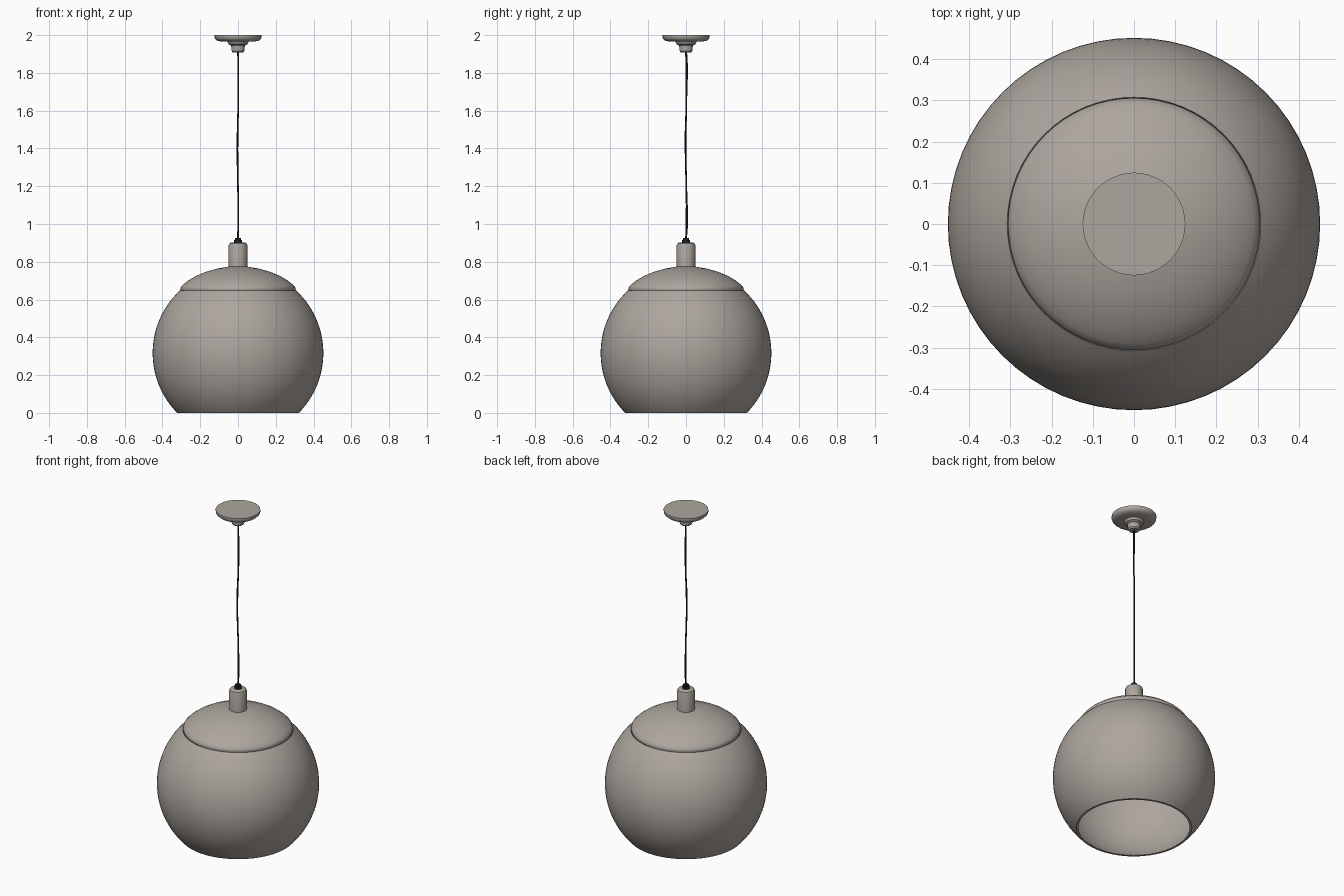
import bpy, math
from mathutils import Vector

if "Cube" in bpy.data.objects:
    bpy.data.objects.remove(bpy.data.objects["Cube"])


def material(name, rgb):
    m = bpy.data.materials.new(name)
    m.diffuse_color = (*rgb, 1)
    m.use_nodes = True
    m.node_tree.nodes["Principled BSDF"].inputs["Base Color"].default_value = m.diffuse_color
    return m


GREY = material("warm grey", (0.42, 0.38, 0.345))
BLACK = material("cable black", (0.015, 0.015, 0.015))


def lathe(name, profile, mat, segs=64, angle=35):
    """Revolve (radius, z) points around the z axis; radius 0 makes a pole."""
    verts, rings, faces = [], [], []
    for r, z in profile:
        n = 1 if r < 1e-6 else segs
        rings.append((len(verts), n))
        for i in range(n):
            a = 2 * math.pi * i / segs
            verts.append((r * math.cos(a), r * math.sin(a), z))
    for (a, na), (b, nb) in zip(rings, rings[1:]):
        for i in range(segs):
            j = (i + 1) % segs
            if na == 1:
                faces.append((a, b + j, b + i))
            elif nb == 1:
                faces.append((a + i, a + j, b))
            else:
                faces.append((a + i, a + j, b + j, b + i))
    me = bpy.data.meshes.new(name)
    me.from_pydata(verts, [], faces)
    me.materials.append(mat)
    ob = bpy.data.objects.new(name, me)
    bpy.context.collection.objects.link(ob)
    bpy.ops.object.select_all(action='DESELECT')
    ob.select_set(True)
    bpy.context.view_layer.objects.active = ob
    bpy.ops.object.shade_smooth_by_angle(angle=math.radians(angle))
    return ob


def arc(radius, cz, z0, z1, n):
    """Points of a circle profile between two heights."""
    a0, a1 = math.asin((z0 - cz) / radius), math.asin((z1 - cz) / radius)
    return [(radius * math.cos(a0 + (a1 - a0) * i / n),
             cz + radius * math.sin(a0 + (a1 - a0) * i / n)) for i in range(n + 1)]


# Globe shade: thin open shell, inner wall then outer wall
CZ = 0.317
inner = arc(0.443, CZ, 0.0, 0.64, 28)
outer = arc(0.452, CZ, 0.0, 0.648, 28)
lathe("globe_shade", inner[::-1] + outer + [inner[-1]], GREY)

# Domed cap with a rolled edge, seated in the top of the globe
lathe("shade_cap", [(0, 0.755), (0.1, 0.75), (0.2, 0.718), (0.26, 0.682), (0.292, 0.645),
                    (0.302, 0.645), (0.306, 0.655), (0.302, 0.667), (0.29, 0.68),
                    (0.26, 0.703), (0.22, 0.726), (0.17, 0.747), (0.11, 0.764),
                    (0.05, 0.774), (0, 0.776)], GREY, angle=50)

# Stem on top of the cap
lathe("stem", [(0, 0.76), (0.049, 0.76), (0.049, 0.888), (0.046, 0.896),
               (0.038, 0.901), (0, 0.901)], GREY, 32)

# Cable gland
lathe("cable_gland", [(0, 0.9), (0.021, 0.9), (0.021, 0.914), (0.016, 0.916),
                      (0.016, 0.925), (0, 0.926)], BLACK, 16)

# Ceiling canopy with its small neck
lathe("ceiling_canopy", [(0, 1.909), (0.028, 1.909), (0.035, 1.917), (0.036, 1.945),
                         (0.05, 1.952), (0.056, 1.965), (0.09, 1.966), (0.112, 1.971),
                         (0.122, 1.98), (0.125, 1.99), (0.125, 2.0), (0, 2.0)], GREY, 24)


# Hanging cable strands, slightly wavy
def strand(name, points, radius):
    cu = bpy.data.curves.new(name, 'CURVE')
    cu.dimensions = '3D'
    cu.bevel_depth = radius
    cu.bevel_resolution = 2
    cu.resolution_u = 6
    sp = cu.splines.new('BEZIER')
    sp.bezier_points.add(len(points) - 1)
    for bp, p in zip(sp.bezier_points, points):
        bp.co = Vector(p)
        bp.handle_left_type = bp.handle_right_type = 'AUTO'
    cu.materials.append(BLACK)
    ob = bpy.data.objects.new(name, cu)
    bpy.context.collection.objects.link(ob)


strand("power_cable", [(0, 0, 0.92), (0.001, 0.003, 1.1), (-0.003, -0.002, 1.4),
                       (0.002, 0.002, 1.7), (0, 0, 1.915)], 0.0045)
strand("support_wire", [(0, 0.002, 0.92), (0.002, 0.008, 1.0), (-0.002, 0.0, 1.25),
                        (-0.005, -0.005, 1.45), (0.004, 0.005, 1.7),
                        (0, 0.007, 1.85), (0, 0.003, 1.915)], 0.0025)
